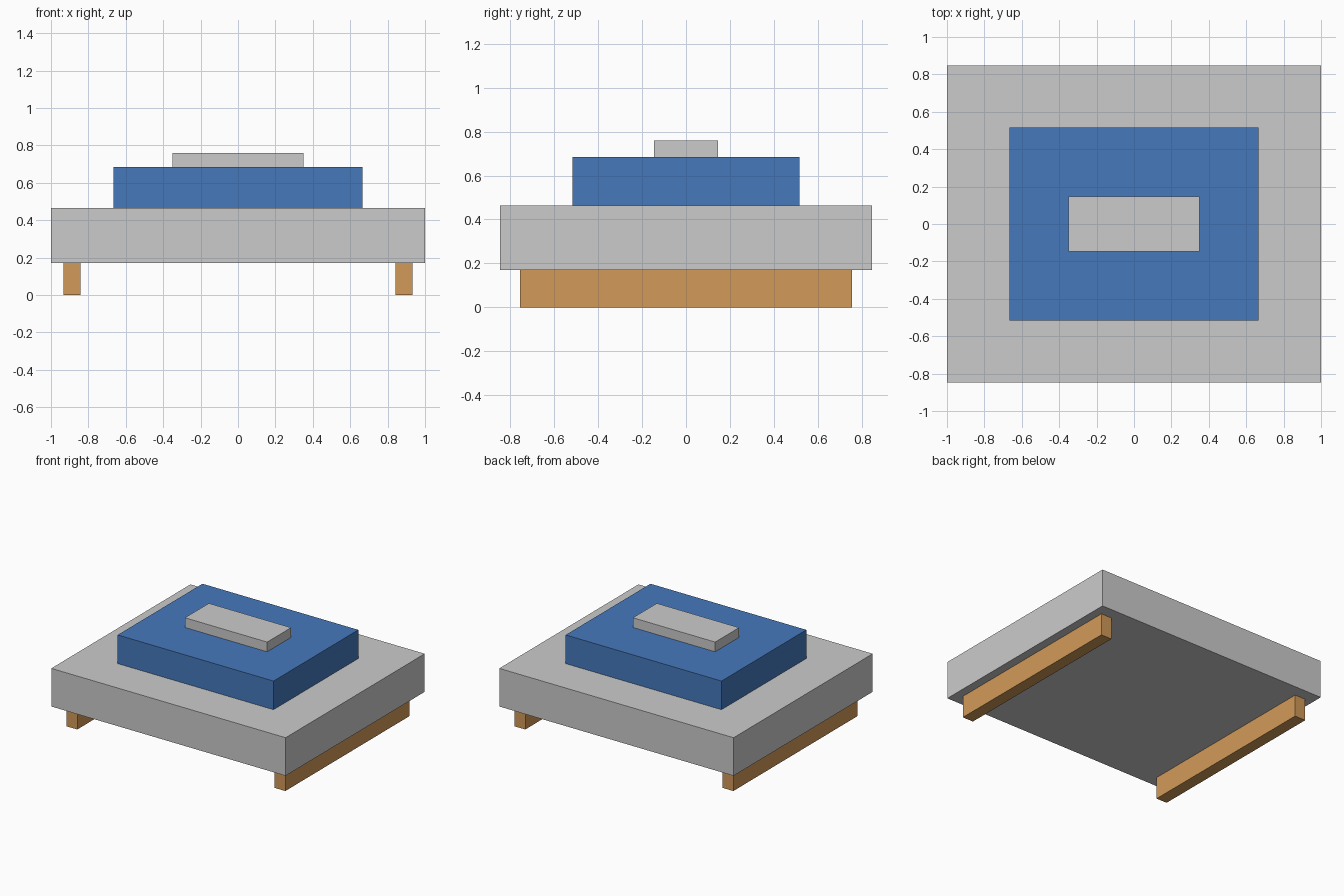
import bpy

if "Cube" in bpy.data.objects:
    bpy.data.objects.remove(bpy.data.objects["Cube"])


def material(name, color):
    m = bpy.data.materials.new(name)
    m.diffuse_color = color
    m.use_nodes = True
    m.node_tree.nodes["Principled BSDF"].inputs["Base Color"].default_value = m.diffuse_color
    return m


def box(name, x, y, z, mat=None):
    """Box from (min, max) extents on each axis."""
    bpy.ops.mesh.primitive_cube_add(size=1)
    ob = bpy.context.object
    ob.name = name
    ob.location = [(a + b) / 2 for a, b in (x, y, z)]
    ob.scale = [b - a for a, b in (x, y, z)]
    bpy.ops.object.transform_apply(location=True, rotation=False, scale=True)
    if mat:
        ob.data.materials.append(mat)
    return ob


blue = material("blue", (0.06, 0.19, 0.50, 1))
wood = material("wood", (0.64, 0.32, 0.10, 1))

BASE_Z, SLAB_Z, BLOCK_Z, TOP_Z = 0.17, 0.464, 0.685, 0.76

# Stacked body: slab, raised block, small cap
box("main_slab", (-1, 1), (-0.848, 0.848), (BASE_Z, SLAB_Z))
box("raised_block", (-0.665, 0.665), (-0.517, 0.517), (SLAB_Z, BLOCK_Z), blue)
box("top_cap", (-0.351, 0.351), (-0.146, 0.146), (BLOCK_Z, TOP_Z))

# Runners under the left and right edges
for side, x in (("left", (-0.934, -0.842)), ("right", (0.842, 0.934))):
    box(side + "_runner", x, (-0.757, 0.757), (0, BASE_Z), wood)
